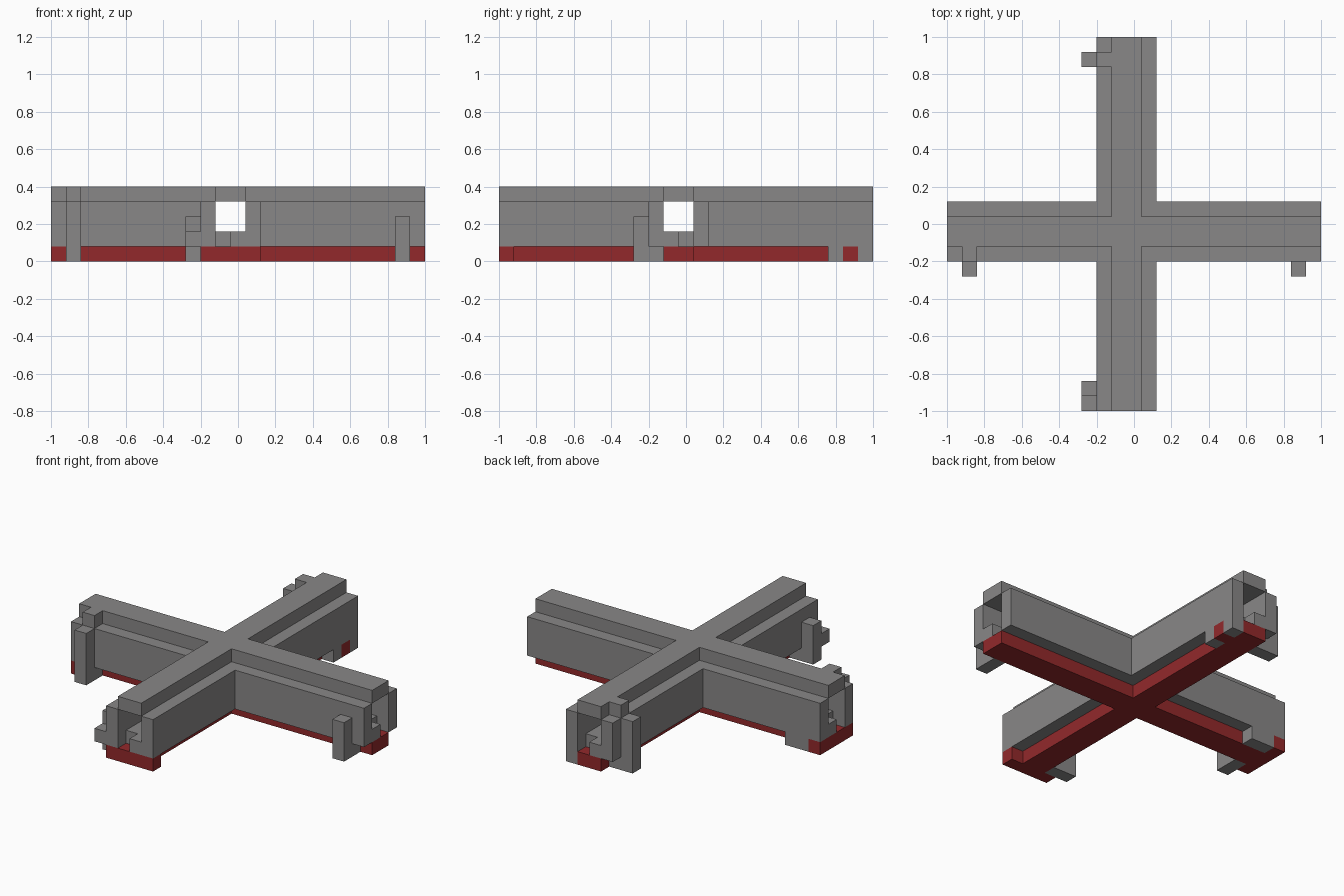
import bpy
import bmesh
from mathutils import Vector

cube = bpy.data.objects.get("Cube")
if cube:
    bpy.data.objects.remove(cube, do_unlink=True)

U = 2 / 25      # one block
LO, IN0, MID, IN1, HI, END = 10, 11, 12, 13, 14, 25   # corridor section, in blocks


def material(name, rgb):
    m = bpy.data.materials.new(name)
    m.use_nodes = True
    col = (*rgb, 1)
    m.diffuse_color = col
    bsdf = next(n for n in m.node_tree.nodes if n.type == 'BSDF_PRINCIPLED')
    bsdf.inputs["Base Color"].default_value = col
    return m


GREY = material("stone_grey", (0.25, 0.245, 0.245))
RED = material("dark_red", (0.29, 0.022, 0.024))


def part(name, mat, *boxes):
    """Join block boxes given as (x range, y range, z range) into one object."""
    bm = bmesh.new()
    for spans in boxes:
        lo = Vector([s[0] for s in spans])
        hi = Vector([s[1] for s in spans])
        for v in bmesh.ops.create_cube(bm, size=1)["verts"]:
            p = Vector([lo[i] if v.co[i] < 0 else hi[i] for i in range(3)])
            v.co = p * U - Vector((1, 1, 0))
    mesh = bpy.data.meshes.new(name)
    bm.to_mesh(mesh)
    bm.free()
    mesh.materials.append(mat)
    ob = bpy.data.objects.new(name, mesh)
    bpy.context.collection.objects.link(ob)
    return ob


def cross(inner, along, z):
    """Two crossing bars that do not overlap at the centre."""
    a, b = inner
    s, e = along
    return [(along, inner, z), (inner, (s, a), z), (inner, (b, e), z)]


core = (IN0, IN1)

# Base slab and raised roof
part("base_slab", RED, *cross(core, (0, END), (0, 1)))
part("roof_ridge", GREY, *cross(core, (0, END), (4, 5)))

# Corridor floor, with half of it cut back at each end
part("corridor_floor", GREY,
     *cross(core, (1, END - 1), (1, 2)),
     ((MID, IN1), (0, 1), (1, 2)), ((IN0, MID), (END - 1, END), (1, 2)),
     ((0, 1), (MID, IN1), (1, 2)), ((END - 1, END), (IN0, MID), (1, 2)))

# Side walls: an L in each quadrant
for xname, xa, xw in (("right", (0, IN0), (LO, IN0)), ("left", (IN1, END), (IN1, HI))):
    for yname, ya, yw in (("front", (0, LO), (LO, IN0)), ("back", (HI, END), (IN1, HI))):
        part(f"{yname}_{xname}_wall", GREY, (xa, yw, (1, 4)), (xw, ya, (1, 4)))

# Widened base ends
part("front_base_end", RED, ((LO, IN0), (0, 1), (0, 1)), ((IN1, HI), (0, 1), (0, 1)))
part("right_base_end", RED, ((0, 1), (LO, IN0), (0, 1)), ((0, 1), (IN1, HI), (0, 1)))

# Feet below the walls
part("back_foot", GREY, ((IN1, HI), (22, 23), (0, 1)), ((IN1, HI), (24, END), (0, 1)))
part("back_foot_insert", RED, ((IN1, HI), (23, 24), (0, 1)))
part("right_foot", GREY, ((1, 3), (IN1, HI), (0, 1)))

# Outer posts, each with a foot under the wall
part("left_post", GREY, ((23, 24), (9, LO), (0, 3)), ((23, 24), (LO, IN0), (0, 1)))
part("right_post", GREY, ((1, 2), (9, LO), (0, 4)), ((1, 2), (LO, IN0), (0, 1)),
     ((1, 2), (LO, IN0), (4, 5)))
part("back_post", GREY, ((9, LO), (23, 24), (0, 4)), ((LO, IN0), (23, 24), (0, 1)),
     ((LO, IN0), (23, 24), (4, 5)))
part("front_post", GREY, ((9, LO), (1, 2), (0, 3)), ((LO, IN0), (1, 2), (0, 1)),
     ((9, LO), (0, 1), (1, 2)))
